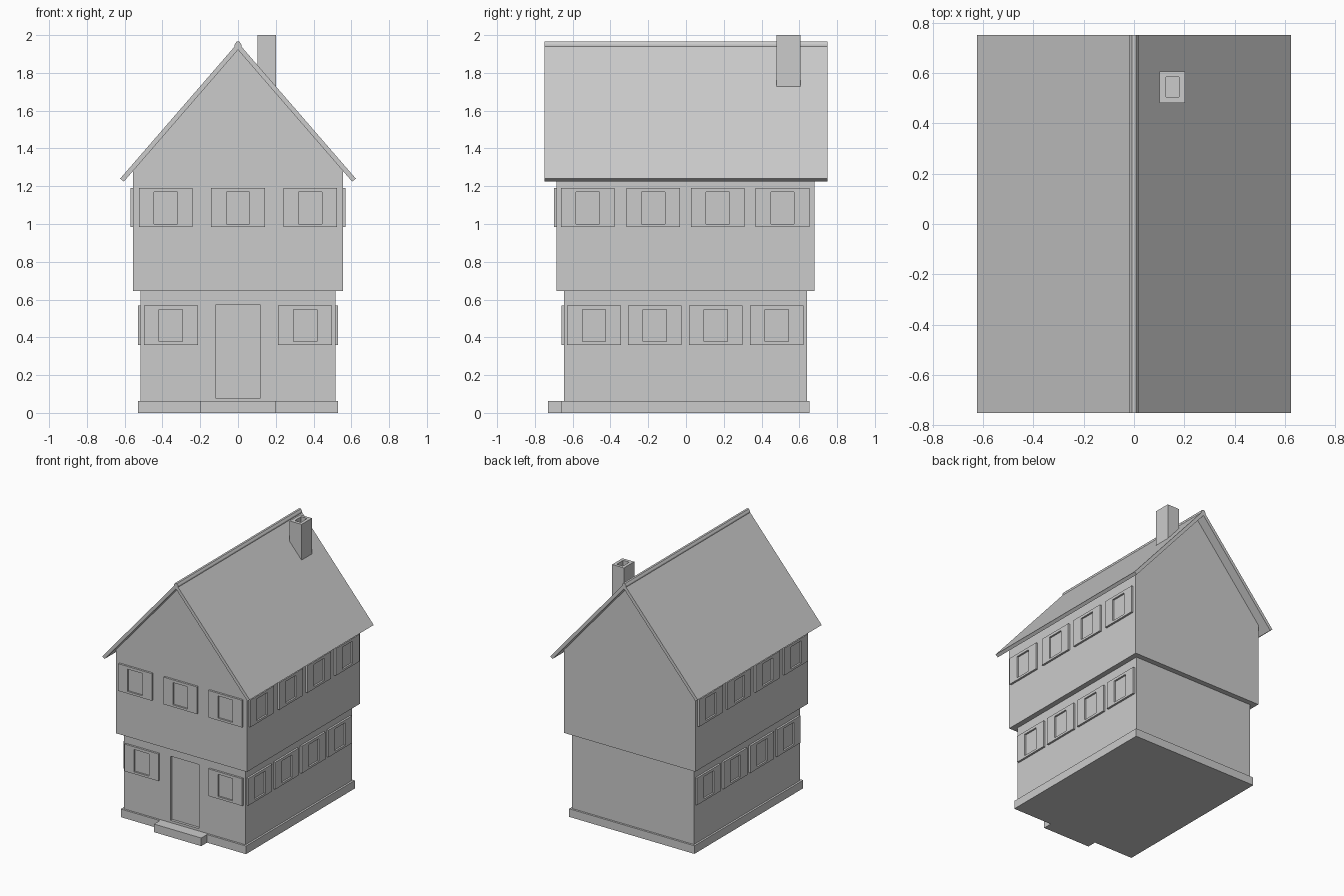
import bpy, bmesh

if "Cube" in bpy.data.objects:
    bpy.data.objects.remove(bpy.data.objects["Cube"])


def loft(name, rings):
    """Skin successive closed rings of 3D points and cap both ends."""
    bm = bmesh.new()
    loops = [[bm.verts.new(p) for p in ring] for ring in rings]
    n = len(loops[0])
    for a, b in zip(loops, loops[1:]):
        for i in range(n):
            j = (i + 1) % n
            bm.faces.new((a[i], a[j], b[j], b[i]))
    bm.faces.new(loops[0])
    bm.faces.new(loops[-1])
    bmesh.ops.recalc_face_normals(bm, faces=bm.faces)
    mesh = bpy.data.meshes.new(name)
    bm.to_mesh(mesh)
    bm.free()
    obj = bpy.data.objects.new(name, mesh)
    bpy.context.collection.objects.link(obj)
    return obj


def prism_y(name, profile, y0, y1):
    """Extrude an x-z profile along y."""
    return loft(name, [[(x, y, z) for x, z in profile] for y in (y0, y1)])


def rect(a0, a1, b0, b1):
    return [(a0, b0), (a1, b0), (a1, b1), (a0, b1)]


# Ways to place a panel point (along wall, outward distance, height)
SIDES = {
    "front": lambda u, d, v: (u, -d, v),
    "right": lambda u, d, v: (d, u, v),
    "left": lambda u, d, v: (-d, u, v),
}


def window(name, side, u, wall, z0):
    """Raised surround with a recessed pane."""
    place = SIDES[side]
    outer = rect(u - 0.142, u + 0.142, z0, z0 + 0.208)
    inner = rect(u - 0.062, u + 0.062, z0 + 0.017, z0 + 0.187)
    steps = [(outer, -0.01), (outer, 0.015), (inner, 0.015), (inner, 0.002)]
    loft(name, [[place(a, wall + d, b) for a, b in r] for r, d in steps])


# Plinth with a front doorstep
plan = [(-0.53, 0.655), (-0.53, -0.66), (-0.2, -0.66), (-0.2, -0.73),
        (0.2, -0.73), (0.2, -0.66), (0.53, -0.66), (0.53, 0.655)]
loft("plinth", [[(x, y, z) for x, y in plan] for z in (0, 0.062)])

# Ground floor with recessed door
wall = rect(-0.515, 0.515, 0.05, 0.65)
door = rect(-0.12, 0.12, 0.08, 0.57)
loft("ground_floor", [[(x, y, z) for x, z in r] for r, y in
                      [(wall, 0.64), (wall, -0.645), (door, -0.645), (door, -0.625)]])

# Overhanging upper floor with gables
prism_y("upper_floor", [(-0.555, 0.645), (0.555, 0.645), (0.555, 1.285),
                        (0, 1.927), (-0.555, 1.285)], -0.685, 0.68)

# Roof slabs and ridge cap
prism_y("roof", [(-0.624, 1.24), (0, 1.96), (0.624, 1.24),
                 (0.604, 1.225), (0, 1.922), (-0.604, 1.225)], -0.75, 0.75)
prism_y("ridge_cap", [(-0.018, 1.93), (0.018, 1.93), (0.018, 1.95),
                      (0.008, 1.965), (-0.008, 1.965), (-0.018, 1.95)], -0.75, 0.75)

# Chimney with open flue
stack = rect(0.102, 0.202, 0.48, 0.605)
flue = rect(0.127, 0.178, 0.505, 0.583)
loft("chimney", [[(x, y, z) for x, y in r] for r, z in
                 [(stack, 1.68), (stack, 2.0), (flue, 2.0), (flue, 1.95)]])

# Windows: floor, sill height, front wall, side wall, front and side centres
floors = [
    ("lower", 0.36, 0.645, 0.515, (-0.355, 0.355), (-0.487, -0.165, 0.158, 0.48)),
    ("upper", 0.983, 0.685, 0.555, (-0.382, 0, 0.382), (-0.52, -0.173, 0.168, 0.511)),
]
for floor, z0, front, flank, fronts, flanks in floors:
    for u in fronts:
        window(f"{floor}_front_window", "front", u, front, z0)
    for side in ("left", "right"):
        for u in flanks:
            window(f"{floor}_{side}_window", side, u, flank, z0)
